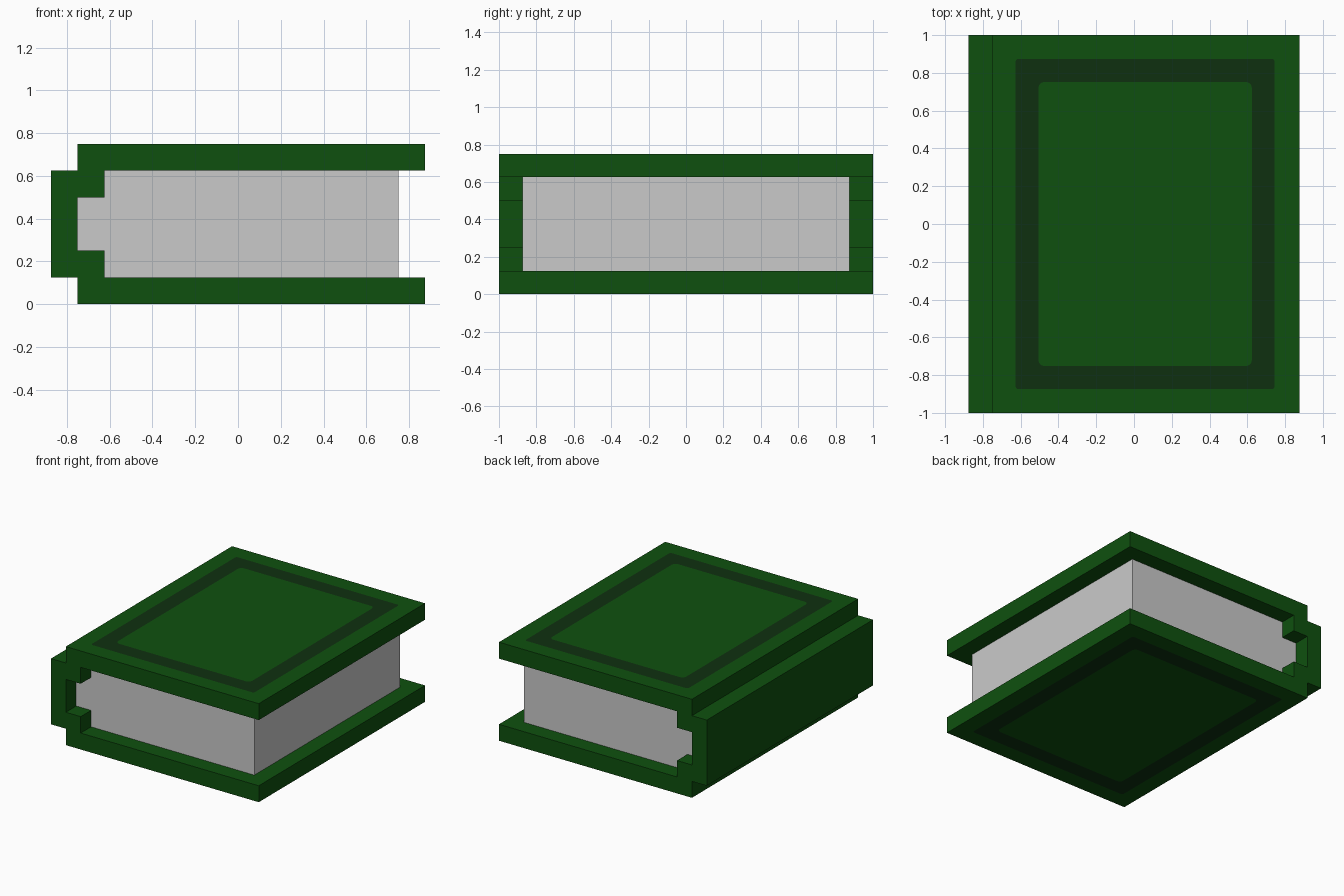
import bpy, bmesh, math

if "Cube" in bpy.data.objects:
    bpy.data.objects.remove(bpy.data.objects["Cube"])


def material(name, rgb):
    m = bpy.data.materials.new(name)
    m.diffuse_color = (*rgb, 1)
    m.use_nodes = True
    m.node_tree.nodes["Principled BSDF"].inputs["Base Color"].default_value = m.diffuse_color
    return m


GREEN = material("cover green", (0.0045, 0.081, 0.0045))
DARK = material("border dark green", (0.0045, 0.030, 0.0052))
PAPER = material("paper grey", (0.59, 0.59, 0.59))


def extrude_profile(bm, profile, half_y):
    """Extrude an xz outline along y, centred on y = 0."""
    face = bm.faces.new([bm.verts.new((x, -half_y, z)) for x, z in profile])
    out = bmesh.ops.extrude_face_region(bm, geom=[face])
    moved = [g for g in out["geom"] if isinstance(g, bmesh.types.BMVert)]
    bmesh.ops.translate(bm, verts=moved, vec=(0, 2 * half_y, 0))


def finish(bm, name, mats):
    bmesh.ops.recalc_face_normals(bm, faces=bm.faces[:])
    me = bpy.data.meshes.new(name)
    bm.to_mesh(me)
    bm.free()
    for m in mats:
        me.materials.append(m)
    obj = bpy.data.objects.new(name, me)
    bpy.context.collection.objects.link(obj)
    return obj


def rounded_loop(bm, x0, x1, hy, r, z, steps=4):
    """Vertices of a rounded rectangle in the plane at height z."""
    corners = [(x1 - r, hy - r), (x0 + r, hy - r), (x0 + r, -hy + r), (x1 - r, -hy + r)]
    verts = []
    for i, (cx, cy) in enumerate(corners):
        for s in range(steps + 1):
            a = math.pi / 2 * (i + s / steps)
            verts.append(bm.verts.new((cx + r * math.cos(a), cy + r * math.sin(a), z)))
    return verts


# Cover: two boards, a stepped spine and its inner ribs (lower half, then mirrored)
half = [(-0.875, 0.125), (-0.75, 0.125), (-0.75, 0), (0.875, 0), (0.875, 0.125),
        (-0.625, 0.125), (-0.625, 0.25), (-0.75, 0.25)]
bm = bmesh.new()
extrude_profile(bm, half + [(x, 0.75 - z) for x, z in reversed(half)], 1)

# Painted border cut into the outside of both boards
for z in (0, 0.75):
    board = next(f for f in bm.faces
                 if all(abs(v.co.z - z) < 1e-5 for v in f.verts))
    rim = board.edges[:]
    bmesh.ops.delete(bm, geom=[board], context='FACES_ONLY')
    outer = rounded_loop(bm, -0.627, 0.745, 0.874, 0.015, z)
    inner = rounded_loop(bm, -0.506, 0.624, 0.752, 0.032, z)
    n = len(outer)
    for i in range(n):
        j = (i + 1) % n
        bm.faces.new((outer[i], outer[j], inner[j], inner[i])).material_index = 1
    bm.faces.new(inner)
    loop = [bm.edges.get((outer[i], outer[(i + 1) % n])) for i in range(n)]
    bmesh.ops.triangle_fill(bm, edges=rim + loop, use_beauty=True)
    # drop any fill that landed inside the border
    extra = [f for f in bm.faces if f.material_index == 0 and len(f.verts) == 3
             and all(v in outer for v in f.verts)]
    bmesh.ops.delete(bm, geom=extra, context='FACES_ONLY')
finish(bm, "book_cover", [GREEN, DARK])

# Page block, with a tongue reaching between the spine ribs
half = [(-0.75, 0.25), (-0.625, 0.25), (-0.625, 0.125), (0.75, 0.125)]
bm = bmesh.new()
extrude_profile(bm, half + [(x, 0.75 - z) for x, z in reversed(half)], 0.875)
finish(bm, "page_block", [PAPER])
